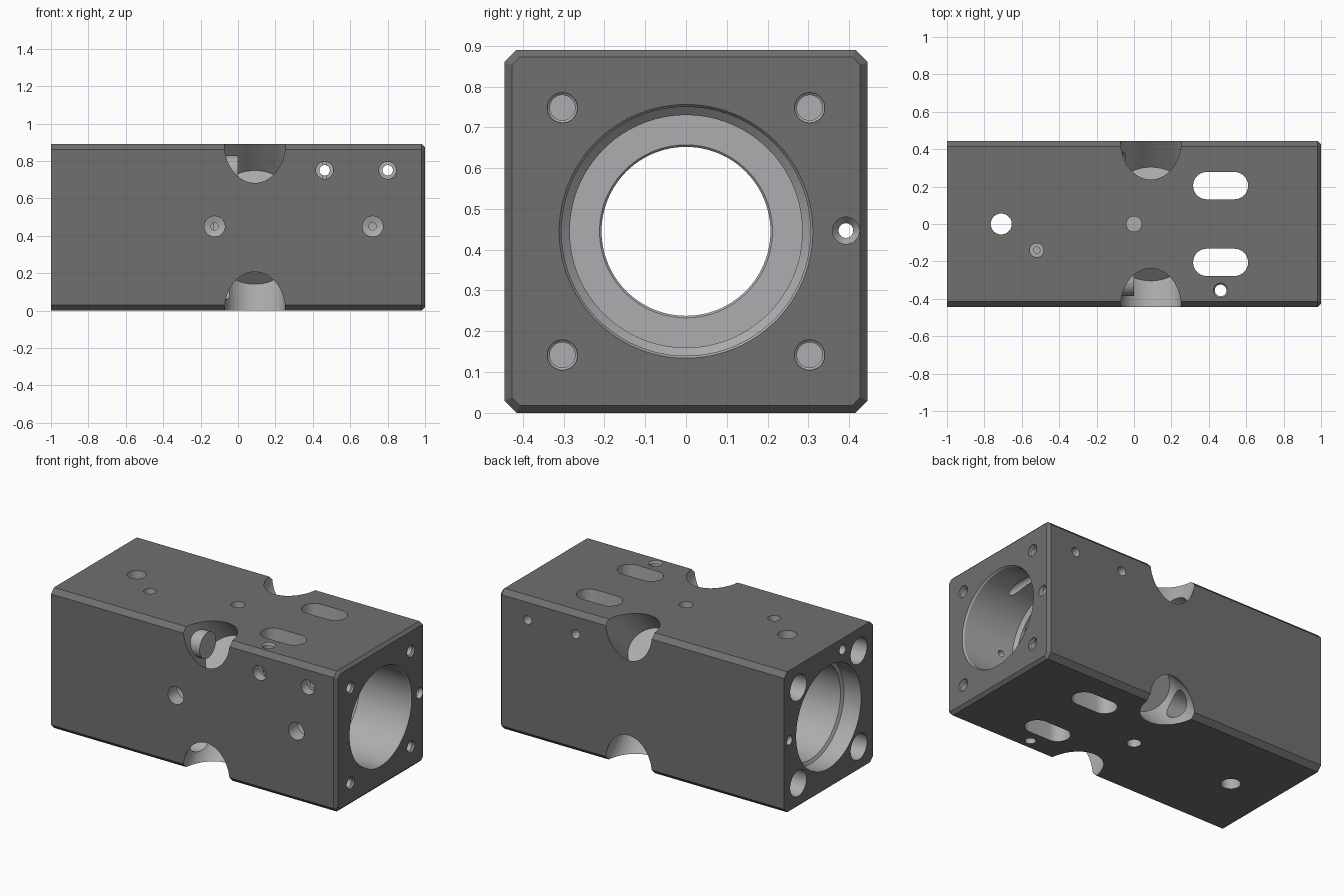
import bpy, bmesh, math
from mathutils import Vector, Matrix

if "Cube" in bpy.data.objects:
    bpy.data.objects.remove(bpy.data.objects["Cube"])

ZC = 0.445          # height of the bore axis
H = 0.445           # half width of the block


def material(name, v):
    m = bpy.data.materials.new(name)
    m.diffuse_color = (v, v, v * 1.04, 1)
    m.use_nodes = True
    m.node_tree.nodes["Principled BSDF"].inputs["Base Color"].default_value = m.diffuse_color
    return m


dark = material("dark_finish", 0.16)
bare = material("bare_metal", 0.42)
cutters = []


def to_object(bm, name, mat):
    bmesh.ops.recalc_face_normals(bm, faces=bm.faces[:])
    me = bpy.data.meshes.new(name)
    bm.to_mesh(me)
    bm.free()
    me.materials.append(mat)
    ob = bpy.data.objects.new(name, me)
    bpy.context.collection.objects.link(ob)
    return ob


def cutter(bm, name):
    ob = to_object(bm, name, bare)
    ob.hide_render = True
    cutters.append(ob)


def drill(name, start, axis, profile, n=48, squash=1.0):
    """Stepped round cutter: profile is (distance along axis, radius)."""
    axis = Vector(axis).normalized()
    u = Vector((1, 0, 0)) if abs(axis.x) < 0.5 else Vector((0, 1, 0))
    v = axis.cross(u)
    bm = bmesh.new()
    rings = []
    for t, r in profile:
        rings.append([bm.verts.new(Vector(start) + axis * t
                      + u * r * math.cos(2 * math.pi * i / n)
                      + v * r * squash * math.sin(2 * math.pi * i / n)) for i in range(n)])
    for a, b in zip(rings, rings[1:]):
        for i in range(n):
            j = (i + 1) % n
            bm.faces.new((a[i], a[j], b[j], b[i]))
    bm.faces.new(rings[0])
    bm.faces.new(rings[-1])
    cutter(bm, name)


def slot(name, x, y, half_len, r):
    """Round-ended slot through the full height."""
    bm = bmesh.new()
    pts = []
    for side in (0, 1):
        for i in range(17):
            a = -math.pi / 2 + math.pi * (i / 16 + side)
            cx = half_len - r if side == 0 else r - half_len
            pts.append((x + cx + r * math.cos(a), y + r * math.sin(a)))
    f = bm.faces.new([bm.verts.new((px, py, -0.05)) for px, py in pts])
    ext = bmesh.ops.extrude_face_region(bm, geom=[f])
    bmesh.ops.translate(bm, vec=(0, 0, 1),
                        verts=[g for g in ext["geom"] if isinstance(g, bmesh.types.BMVert)])
    cutter(bm, name)


# Block with chamfered long edges and a chamfered right end
bm = bmesh.new()
bmesh.ops.create_cube(bm, size=1, matrix=Matrix.Translation((0, 0, ZC))
                      @ Matrix.Diagonal((2, 2 * H, 2 * H, 1)))
long_edges = [e for e in bm.edges if abs(e.verts[0].co.x - e.verts[1].co.x) > 1]
bmesh.ops.bevel(bm, geom=long_edges, offset=0.03, segments=1, affect='EDGES')
end_edges = [e for e in bm.edges if all(v.co.x > 0.99 for v in e.verts)]
bmesh.ops.bevel(bm, geom=end_edges, offset=0.018, segments=1, affect='EDGES')
block = to_object(bm, "cylinder_block", dark)

# Stepped main bore
drill("main_bore", (0, 0, ZC), (1, 0, 0),
      [(-1.05, 0.325), (-0.88, 0.325), (-0.87, 0.305), (-0.13, 0.305), (-0.13, 0.207),
       (0.285, 0.207), (0.29, 0.212), (0.29, 0.285), (0.62, 0.285), (0.64, 0.305),
       (0.99, 0.305), (1.0, 0.311), (1.05, 0.311)], n=96)

# Four diagonal corner scallops, tie rod pockets and end bolt holes
for sy in (-1, 1):
    for sz in (-1, 1):
        drill("corner_scallop", (0.09, 0, ZC), (0, sy, sz),
              [(0.283, 0.163), (0.75, 0.163)], n=64, squash=0.9)
        y, z = 0.303 * sy, ZC + 0.303 * sz
        drill("tie_rod_pocket", (0, y, z), (-1, 0, 0), [(0, 0.082), (1.05, 0.082)])
        drill("end_bolt_hole", (1, y, z), (-1, 0, 0),
              [(-0.05, 0.037), (0.01, 0.037), (0.015, 0.031), (0.16, 0.031)], n=32)

# Slots through the top
for sy in (-1, 1):
    slot("window_slot", 0.463, 0.205 * sy, 0.147, 0.073)

# Vertical holes
drill("vent_hole", (-0.71, 0, ZC), (0, 0, 1), [(-0.5, 0.056), (0.5, 0.056)])
drill("top_pin_hole", (0, 0, 0.89), (0, 0, -1), [(-0.05, 0.041), (0.12, 0.041)], n=32)
drill("bottom_pin_hole", (0, 0, 0), (0, 0, 1), [(-0.05, 0.041), (0.12, 0.041)], n=32)
drill("side_mount_hole", (0.463, -0.355, ZC), (0, 0, 1),
      [(-0.5, 0.031), (0.435, 0.031), (0.445, 0.039), (0.5, 0.039)], n=32)
drill("top_port", (-0.52, -0.14, 0.89), (0, 0, -1),
      [(-0.05, 0.037), (0.05, 0.037), (0.05, 0.017), (0.1, 0.017)], n=32)

# Cross holes and ports on the front
for x in (0.463, 0.80):
    drill("cross_hole", (x, -H, 0.75), (0, 1, 0),
          [(-0.05, 0.046), (0.06, 0.046), (0.06, 0.028), (0.95, 0.028)], n=32)
for x in (-0.12, 0.72):
    depth = 0.2
    drill("front_port", (x if x > 0 else -0.125, -H, 0.45), (0, 1, 0),
          [(-0.05, 0.055), (0.09, 0.055), (0.1, 0.02), (depth, 0.02)], n=32)

# Long gallery and left end channel
drill("long_gallery", (0, 0.392, 0.447), (1, 0, 0),
      [(-1.05, 0.028), (-0.97, 0.028), (-0.96, 0.018), (0.95, 0.018),
       (0.97, 0.033), (1.05, 0.033)], n=32)
drill("end_channel", (-1, -0.14, 0.82), (1, 0, 0),
      [(-0.05, 0.031), (0.06, 0.031), (0.06, 0.015), (0.49, 0.015)], n=32)

# Cut everything, then bake the result
bpy.context.view_layer.objects.active = block
block.select_set(True)
for c in cutters:
    m = block.modifiers.new(c.name, 'BOOLEAN')
    m.operation = 'DIFFERENCE'
    m.solver = 'EXACT'
    m.material_mode = 'TRANSFER'
    m.object = c
    bpy.ops.object.modifier_apply(modifier=m.name)
for c in cutters:
    bpy.data.objects.remove(c, do_unlink=True)
bpy.ops.object.shade_smooth_by_angle(angle=math.radians(25))
